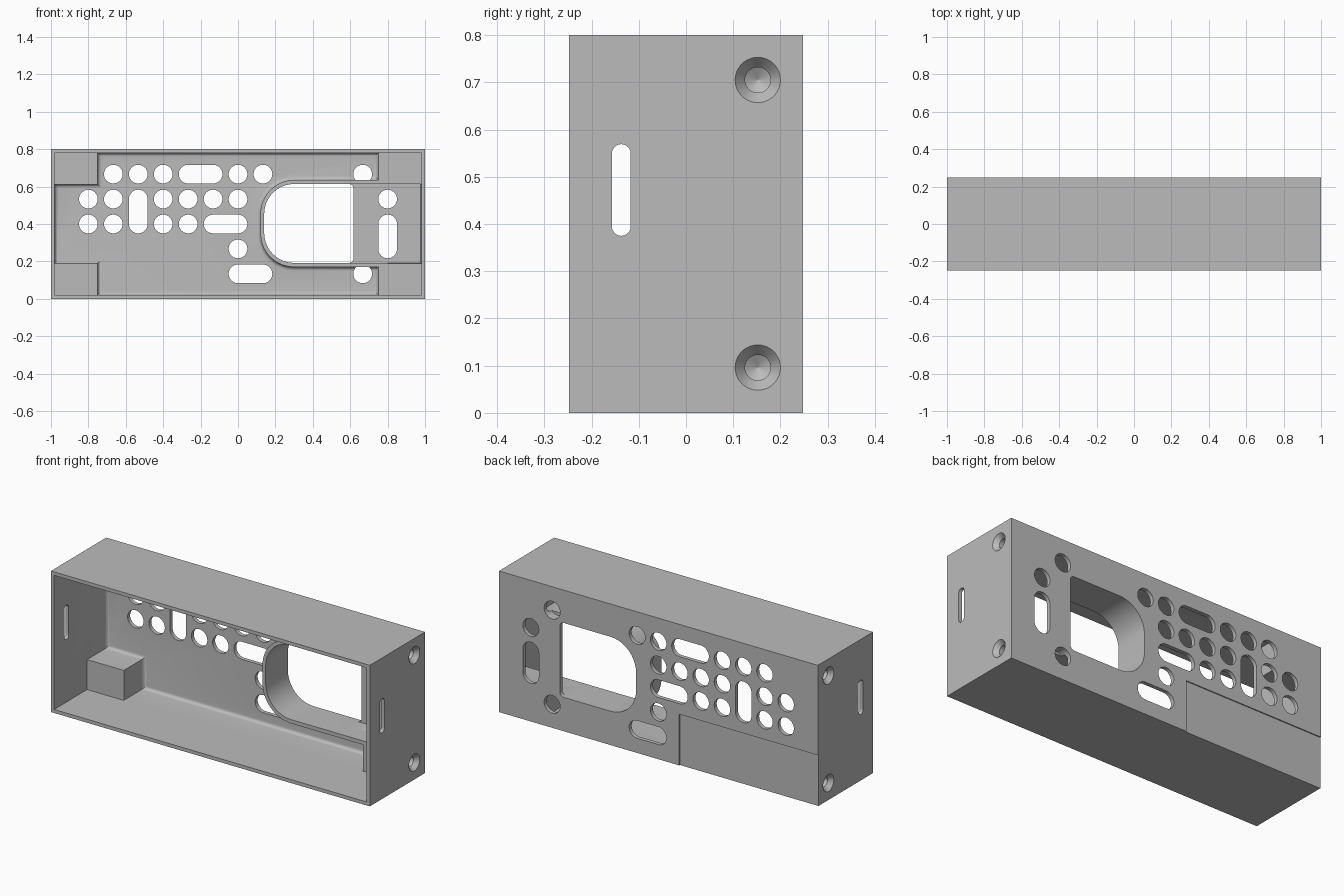
import bpy, bmesh, math

cube = bpy.data.objects.get("Cube")
if cube:
    bpy.data.objects.remove(cube, do_unlink=True)

HALF_Y, HEIGHT, WALL = 0.2475, 0.8, 0.02
INNER_BACK = 0.225      # inside face of the back plate
POST_FRONT = 0.048      # front of screw posts and window collar
STEP = 0.4 / 3          # pitch of the hole grid
HOLE_R = 0.05

grey = bpy.data.materials.new("plain grey")
grey.use_nodes = True
grey.diffuse_color = (0.5, 0.5, 0.5, 1)
grey.node_tree.nodes["Principled BSDF"].inputs["Base Color"].default_value = (0.5, 0.5, 0.5, 1)


def outline(u0, u1, v0, v1, r_left=0.0, r_right=None, n=10):
    """Counter-clockwise rounded rectangle with separate left and right radii."""
    r_right = r_left if r_right is None else r_right
    corners = [(u1, v1, r_right, -1, -1), (u0, v1, r_left, 1, -1),
               (u0, v0, r_left, 1, 1), (u1, v0, r_right, -1, 1)]
    pts = []
    for k, (u, v, r, su, sv) in enumerate(corners):
        for i in range(n + 1):
            a = (k + i / n) * math.pi / 2
            pts.append((u + su * r + r * math.cos(a), v + sv * r + r * math.sin(a)))
    return pts


def disc(u, v, r):
    return outline(u - r, u + r, v - r, v + r, r)


def loft(name, rings, axis="y"):
    """Solid through a list of (outline, depth) rings along an axis."""
    bm = bmesh.new()
    loops = []
    for pts, d in rings:
        loops.append([bm.verts.new((u, d, v) if axis == "y" else (d, u, v)) for u, v in pts])
    for a, b in zip(loops, loops[1:]):
        for i in range(len(a)):
            j = (i + 1) % len(a)
            bm.faces.new((a[i], a[j], b[j], b[i]))
    bm.faces.new(loops[0])
    bm.faces.new(loops[-1][::-1])
    bmesh.ops.remove_doubles(bm, verts=bm.verts, dist=1e-5)
    bmesh.ops.recalc_face_normals(bm, faces=bm.faces)
    mesh = bpy.data.meshes.new(name)
    bm.to_mesh(mesh)
    bm.free()
    ob = bpy.data.objects.new(name, mesh)
    bpy.context.collection.objects.link(ob)
    return ob


def prism(name, pts, d0, d1, axis="y"):
    return loft(name, [(pts, d0), (pts, d1)], axis)


def combine(tool, operation):
    """Apply one boolean to the case and drop the tool."""
    mod = case.modifiers.new(tool.name, "BOOLEAN")
    mod.operation, mod.solver, mod.object = operation, "EXACT", tool
    bpy.context.view_layer.objects.active = case
    bpy.ops.object.modifier_apply(modifier=mod.name)
    bpy.data.objects.remove(tool, do_unlink=True)


def flared(name, shape, radius=0.02, n=5):
    """Boss on the back plate with a fillet at its foot; shape(g) is grown by g."""
    rings = [(shape(0), POST_FRONT)]
    for i in range(n + 1):
        a = i / n * math.pi / 2
        rings.append((shape(radius * (1 - math.cos(a))), INNER_BACK - radius * (1 - math.sin(a))))
    rings.append((shape(radius), INNER_BACK + 0.01))
    return loft(name, rings)


# Open-fronted case with a fillet around the back of the cavity
case = prism("case", outline(-1, 1, 0, HEIGHT), -HALF_Y, HALF_Y)
rings = [(outline(-1 + WALL, 1 - WALL, WALL, HEIGHT - WALL), -0.3)]
for i in range(6):
    a = i / 5 * math.pi / 2
    g = WALL + 0.02 * (1 - math.cos(a))
    rings.append((outline(-1 + g, 1 - g, g, HEIGHT - g), INNER_BACK - 0.02 * (1 - math.sin(a))))
combine(loft("cavity", rings), "DIFFERENCE")

# Four corner screw posts
for sx in (-1, 1):
    for top in (False, True):
        def post(g):
            u0, u1 = sorted((sx * 0.99, sx * (0.75 - g)))
            v0, v1 = (0.612 - g, 0.79) if top else (0.01, 0.19 + g)
            return outline(u0, u1, v0, v1)
        combine(flared("screw_post", post), "UNION")

# Window collar joined to the right-hand posts, with an open channel behind it
combine(flared("window_collar", lambda g: outline(0.12 - g, 0.8, 0.17 - g, 0.635 + g, 0.18 + g, 0)), "UNION")
combine(prism("channel", outline(0.14, 0.975, 0.192, 0.614, 0.16, 0), 0, INNER_BACK + 0.0005), "DIFFERENCE")
combine(prism("window", outline(0.14, 0.618, 0.192, 0.614, 0.16, 0.025), 0.1, 0.3), "DIFFERENCE")

# Round holes and slots in the back plate: grid column, row, extra columns, extra rows
holes = [(c, 5, 0, 0) for c in (-5, -4, -3, 0, 1, 5)]
holes += [(c, 4, 0, 0) for c in (-6, -5, -3, -2, -1, 0, 6)]
holes += [(c, 3, 0, 0) for c in (-6, -5, -3, -2)]
holes += [(0, 2, 0, 0), (5, 1, 0, 0)]
holes += [(-2, 5, 1, 0), (-1, 3, 1, 0), (0, 1, 1, 0), (-4, 3, 0, 1), (6, 2, 0, 1)]
for c, r, dc, dr in holes:
    x, z = c * STEP, r * STEP
    pts = outline(x - HOLE_R, x + dc * STEP + HOLE_R, z - HOLE_R, z + dr * STEP + HOLE_R, HOLE_R)
    combine(prism("back_hole", pts, 0.195, 0.3), "DIFFERENCE")

# Side slots and countersunk blind screw holes
for s in (-1, 1):
    combine(prism("side_slot", outline(-0.157, -0.117, 0.375, 0.569, 0.02), s * 0.9, s * 1.1, "x"), "DIFFERENCE")
    for z in (0.096, 0.705):
        steps = [(0.048, 1.05), (0.048, 1), (0.027, 0.975), (0.027, 0.87), (0.001, 0.855)]
        combine(loft("screw_hole", [(disc(0.152, z, r), s * d) for r, d in steps], "x"), "DIFFERENCE")

# Shallow label recess on the back
combine(prism("label_recess", outline(-1.05, -0.13, -0.05, 0.29), HALF_Y - 0.006, 0.3), "DIFFERENCE")

case.data.materials.clear()
case.data.materials.append(grey)
for p in case.data.polygons:
    p.material_index = 0
bpy.ops.object.select_all(action="DESELECT")
case.select_set(True)
bpy.context.view_layer.objects.active = case
bpy.ops.object.shade_smooth_by_angle(angle=math.radians(30))
